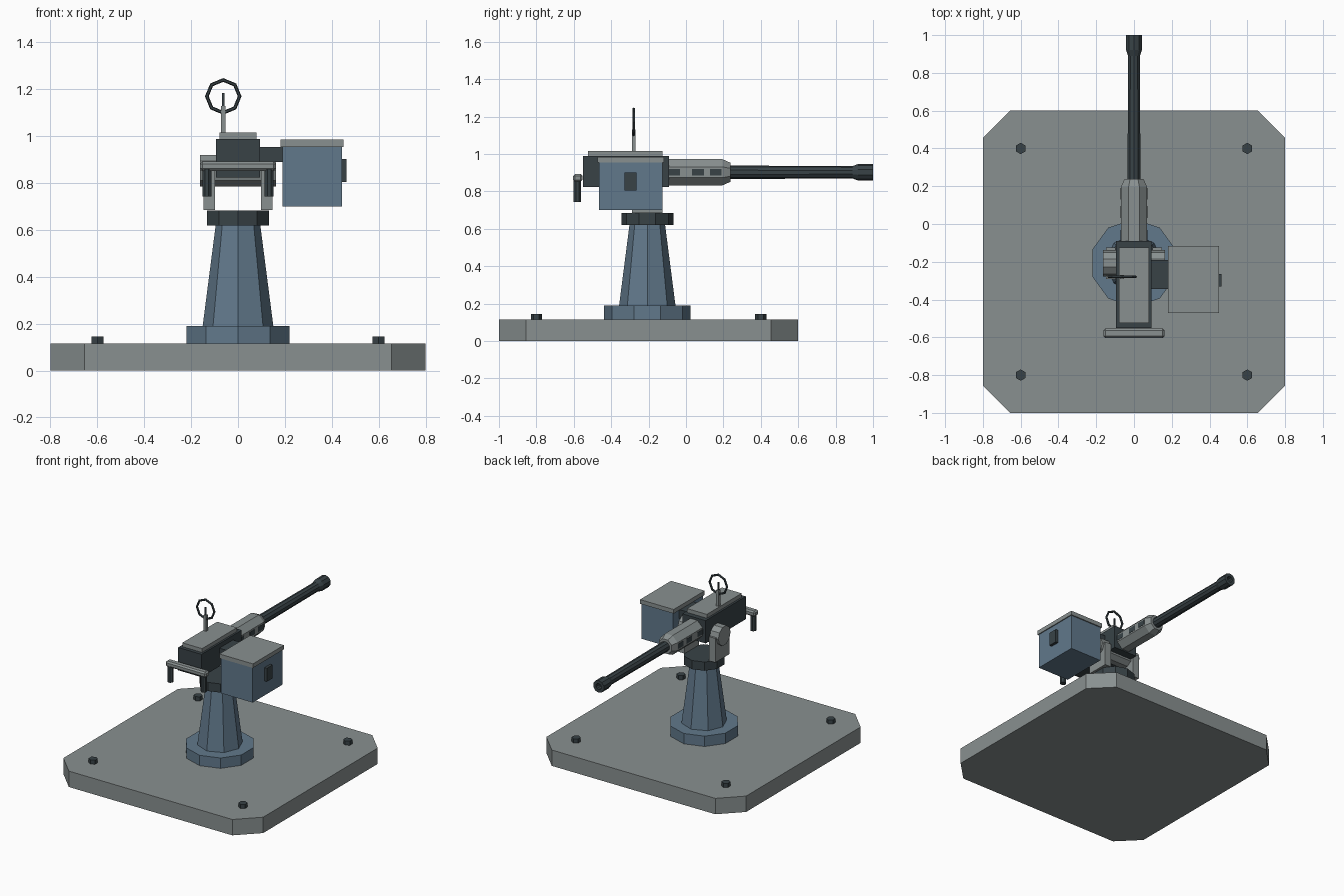
import bpy, bmesh
from math import pi, radians
from mathutils import Matrix, Vector

if "Cube" in bpy.data.objects:
    bpy.data.objects.remove(bpy.data.objects["Cube"])


def material(name, rgb):
    m = bpy.data.materials.new(name)
    m.use_nodes = True
    m.diffuse_color = (*rgb, 1)
    m.node_tree.nodes["Principled BSDF"].inputs["Base Color"].default_value = (*rgb, 1)
    return m


grey = material("light_grey", (0.25, 0.28, 0.28))
blue = material("slate_blue", (0.12, 0.19, 0.26))
dark = material("gunmetal", (0.04, 0.055, 0.062))


def finish(bm, name, mat):
    bmesh.ops.recalc_face_normals(bm, faces=bm.faces)
    mesh = bpy.data.meshes.new(name)
    bm.to_mesh(mesh)
    bm.free()
    mesh.materials.append(mat)
    ob = bpy.data.objects.new(name, mesh)
    bpy.context.collection.objects.link(ob)
    return ob


def box(name, mat, x, y, z):
    """Box from its (min, max) range on each axis."""
    bm = bmesh.new()
    bmesh.ops.create_cube(bm, size=1)
    for v in bm.verts:
        v.co = Vector([(r[0] + r[1]) / 2 + c * (r[1] - r[0])
                       for r, c in zip((x, y, z), v.co)])
    return finish(bm, name, mat)


def lathe(name, mat, origin, profile, sides, axis="Z", turn=0.0):
    """Closed faceted solid from (radius, distance) pairs along an axis."""
    bm = bmesh.new()
    rings = []
    for r, d in profile:
        ring = []
        for i in range(sides):
            p = Matrix.Rotation(turn + 2 * pi * i / sides, 3, "Z") @ Vector((0, r, 0))
            ring.append(bm.verts.new((p.x, p.y, d)))
        rings.append(ring)
    for a, b in zip(rings, rings[1:]):
        for i in range(sides):
            j = (i + 1) % sides
            bm.faces.new((a[i], a[j], b[j], b[i]))
    bm.faces.new(rings[0])
    bm.faces.new(rings[-1])
    rot = {"Z": Matrix.Identity(4),
           "Y": Matrix.Rotation(-pi / 2, 4, "X"),
           "X": Matrix.Rotation(pi / 2, 4, "Y")}[axis]
    bm.transform(Matrix.Translation(origin) @ rot)
    return finish(bm, name, mat)


def bevel(ob, width, segments=1):
    m = ob.modifiers.new("bevel", "BEVEL")
    m.width, m.segments = width, segments
    m.limit_method = "ANGLE"


# Base slab with cut corners
bm = bmesh.new()
bmesh.ops.create_cube(bm, size=1)
bm.transform(Matrix.Translation((0, -0.2, 0.0575)) @ Matrix.Diagonal((1.6, 1.6, 0.115, 1)))
uprights = [e for e in bm.edges if abs(e.verts[0].co.z - e.verts[1].co.z) > 0.1]
bmesh.ops.bevel(bm, geom=uprights, offset=0.145, segments=1, affect="EDGES")
finish(bm, "base_slab", grey)

# Corner bolts
for x in (-0.6, 0.6):
    for y in (-0.8, 0.4):
        lathe("base_bolt", dark, (x, y, 0), [(0.03, 0.11), (0.03, 0.145)], 6)

# Pedestal
PIVOT_Y = -0.207
lathe("pedestal_flange", blue, (0, PIVOT_Y, 0), [(0.232, 0.11), (0.232, 0.19)], 10)
lathe("pedestal_column", blue, (0, PIVOT_Y, 0), [(0.152, 0.18), (0.094, 0.63)], 8)
lathe("pedestal_collar", dark, (0, PIVOT_Y, 0), [(0.139, 0.62), (0.139, 0.683)], 10)

# Cradle side plates and trunnion
for s in (-1, 1):
    box("cradle_plate", grey, sorted((s * 0.098, s * 0.147)), (-0.29, -0.125), (0.685, 0.86))
lathe("trunnion", grey, (0, PIVOT_Y, 0.853), [(0.07, -0.163), (0.07, 0.163)], 10, "X")

# Receiver, cover and feed
box("receiver", dark, (-0.094, 0.093), (-0.55, -0.09), (0.823, 0.988))
box("top_cover", grey, (-0.079, 0.079), (-0.524, -0.125), (0.98, 1.016))
box("feed_tray", dark, (0.08, 0.2), (-0.345, -0.19), (0.89, 0.955))

# Ammunition box
box("ammo_box", blue, (0.19, 0.443), (-0.465, -0.125), (0.70, 0.957))
box("ammo_lid", grey, (0.181, 0.45), (-0.472, -0.117), (0.955, 0.985))
box("ammo_latch", dark, (0.44, 0.463), (-0.33, -0.265), (0.805, 0.902))

# Rear grips
bar = box("grip_bar", grey, (-0.162, 0.162), (-0.603, -0.553), (0.852, 0.892))
bevel(bar, 0.01)
for x in (-0.133, 0.133):
    lathe("grip_handle", dark, (x, -0.581, 0), [(0.021, 0.743), (0.021, 0.86)], 8, turn=pi / 8)

# Barrel jacket with vent plates
AXIS_Z = 0.902
lathe("barrel_jacket", grey, (0, 0, AXIS_Z),
      [(0.0755, -0.1), (0.0755, 0.195), (0.055, 0.238)], 8, "Y", pi / 8)
for s in (-1, 1):
    for y in (-0.062, 0.064, 0.16):
        box("jacket_vent", dark, sorted((s * 0.066, s * 0.0715)),
            (y - 0.031, y + 0.031), (0.884, 0.92))

# Barrel with flared, hollow muzzle
lathe("barrel", dark, (0, 0, AXIS_Z),
      [(0.036, 0.2), (0.033, 0.89), (0.044, 0.92), (0.044, 1.0), (0.022, 1.0), (0.022, 0.96)],
      10, "Y")

# Ring sight
SX, SY = -0.063, -0.28
box("sight_post", grey, (SX - 0.01, SX + 0.01), (SY - 0.01, SY + 0.01), (1.01, 1.13))
box("sight_pin", dark, (SX - 0.005, SX + 0.005), (SY - 0.005, SY + 0.005), (1.12, 1.185))
bpy.ops.mesh.primitive_torus_add(major_segments=8, minor_segments=6, major_radius=0.07,
                                 minor_radius=0.008, location=(SX, SY, 1.17),
                                 rotation=(radians(90), 0, 0))
ring = bpy.context.object
ring.name = "sight_ring"
ring.data.materials.append(dark)
